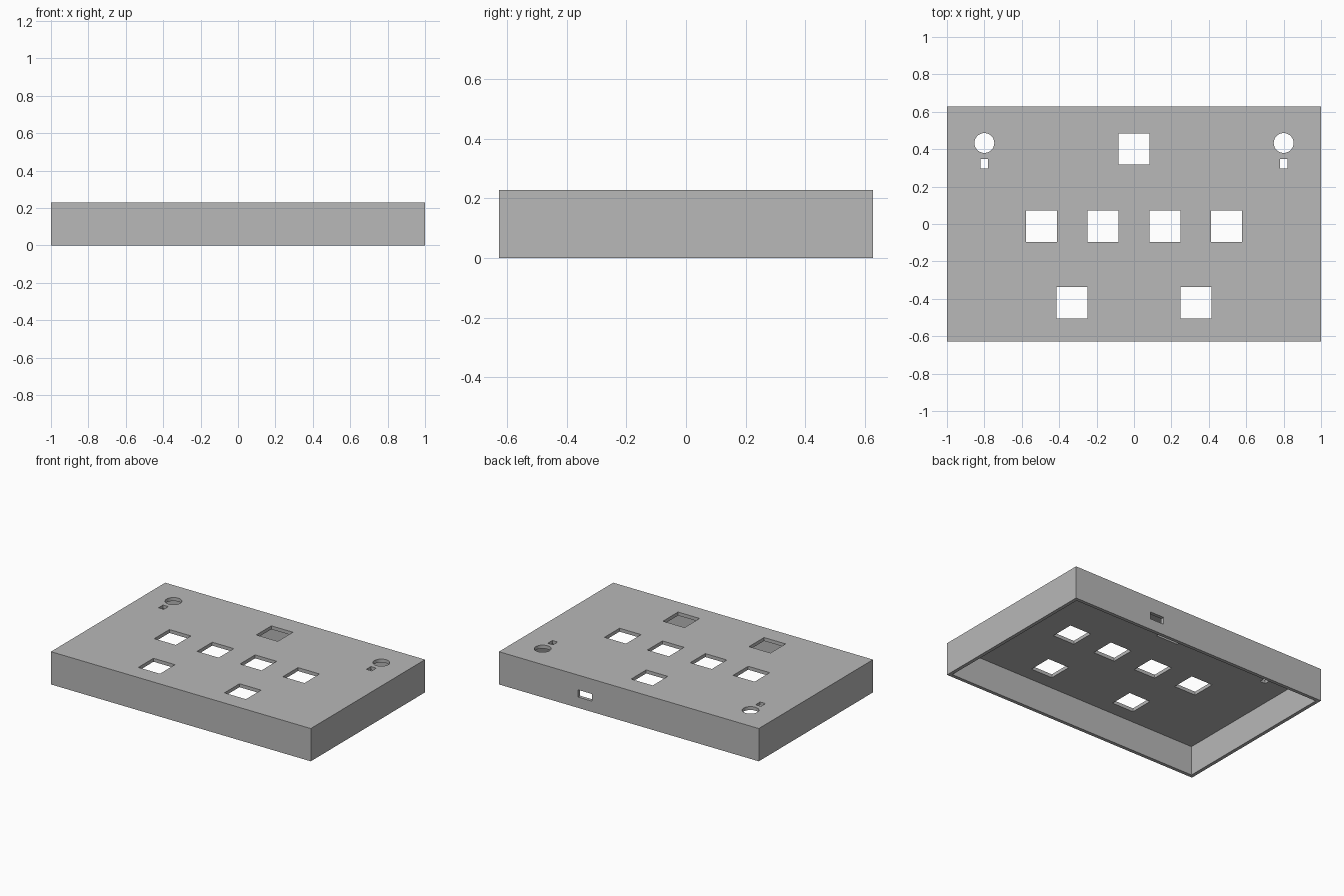
import bpy
import bmesh
from mathutils import Matrix, Vector

default = bpy.data.objects.get("Cube")
if default:
    bpy.data.objects.remove(default, do_unlink=True)

W, D, H, WALL = 2.0, 1.256, 0.228, 0.024

grey = bpy.data.materials.new("plain grey")
grey.use_nodes = True
colour = (0.48, 0.48, 0.48, 1)
grey.diffuse_color = colour
grey.node_tree.nodes["Principled BSDF"].inputs["Base Color"].default_value = colour


def add_box(bm, centre, size):
    matrix = Matrix.Translation(Vector(centre)) @ Matrix.Diagonal((*size, 1))
    bmesh.ops.create_cube(bm, size=1, matrix=matrix)


def make_object(name, bm):
    mesh = bpy.data.meshes.new(name)
    bm.to_mesh(mesh)
    bm.free()
    mesh.materials.append(grey)
    obj = bpy.data.objects.new(name, mesh)
    bpy.context.collection.objects.link(obj)
    return obj


def cut(target, cutter):
    cutter.hide_render = True
    mod = target.modifiers.new("cut", "BOOLEAN")
    mod.operation = "DIFFERENCE"
    mod.solver = "EXACT"
    mod.object = cutter
    bpy.context.view_layer.objects.active = target
    bpy.ops.object.modifier_apply(modifier=mod.name)
    bpy.data.objects.remove(cutter, do_unlink=True)


# Solid case body
bm = bmesh.new()
add_box(bm, (0, 0, H / 2), (W, D, H))
case = make_object("case_shell", bm)

# Cavity, open at the bottom
bm = bmesh.new()
add_box(bm, (0, 0, H / 2 - WALL), (W - 2 * WALL, D - 2 * WALL, H))
cut(case, make_object("cavity_cutter", bm))

# Openings
bm = bmesh.new()
deep = 4 * WALL
key = 0.166
add_box(bm, (0, 0.402, H), (key, key, deep))
for side in (-1, 1):
    # Square key openings
    for x, y in ((0.165, -0.012), (0.495, -0.012), (0.331, -0.421)):
        add_box(bm, (side * x, y, H), (key, key, deep))
    # Round opening with a small slot in front of it
    bmesh.ops.create_cone(bm, cap_ends=True, segments=48, radius1=0.053,
                          radius2=0.053, depth=deep,
                          matrix=Matrix.Translation((side * 0.8, 0.433, H)))
    add_box(bm, (side * 0.8, 0.323, H), (0.041, 0.05, deep))
# Cable port in the back wall
add_box(bm, (0.338, D / 2, 0.1), (0.107, deep, 0.05))
cut(case, make_object("openings_cutter", bm))
